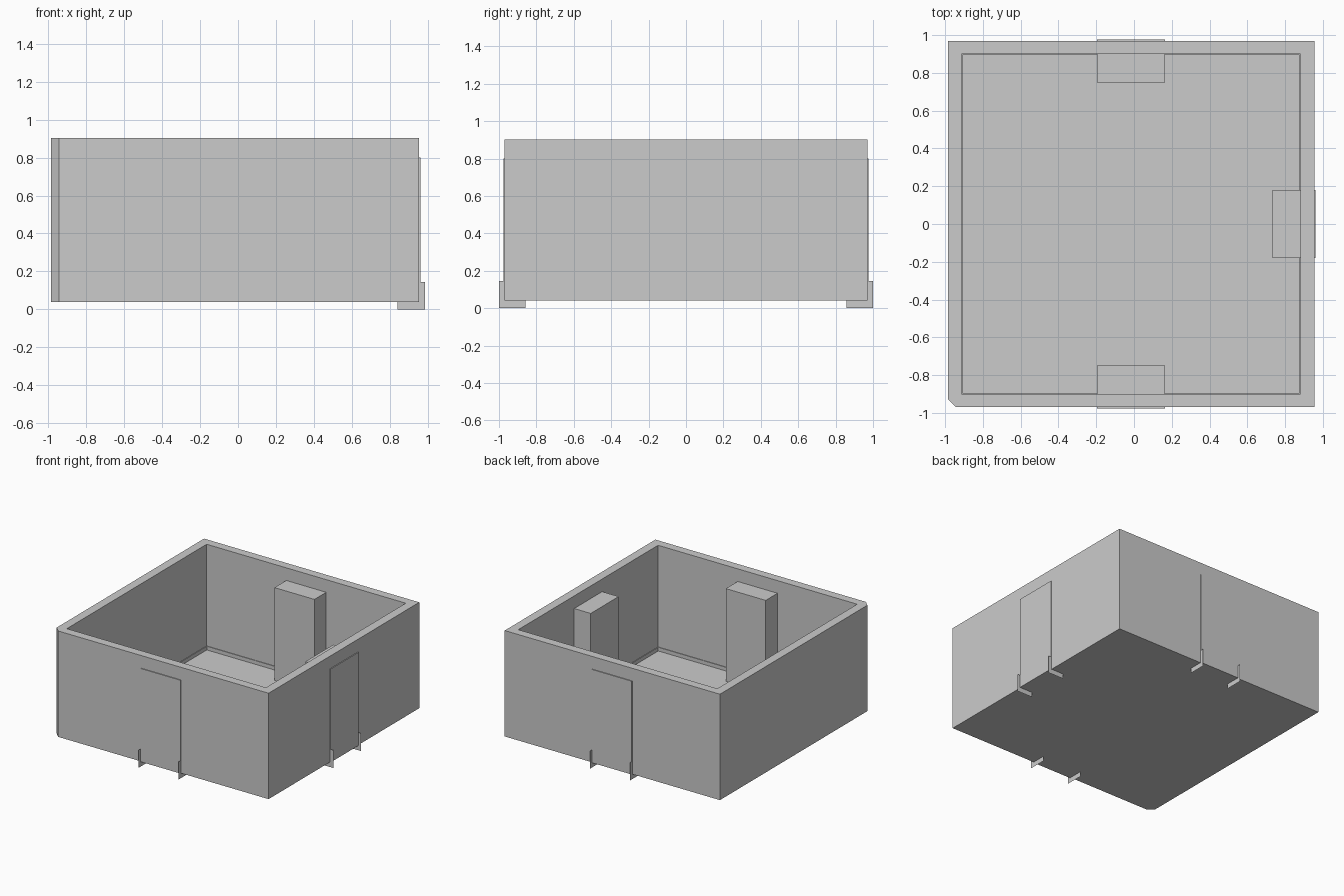
import bpy, bmesh

if "Cube" in bpy.data.objects:
    bpy.data.objects.remove(bpy.data.objects["Cube"])

Z0, Z1 = 0.04, 0.903          # shell bottom and top
XL, XR, Y = -0.985, 0.955, 0.97  # outer wall limits
CX = (XL + XR) / 2
W = 0.18                      # half width of the blocks


def finish(name, bm):
    me = bpy.data.meshes.new(name)
    bm.to_mesh(me)
    bm.free()
    ob = bpy.data.objects.new(name, me)
    bpy.context.collection.objects.link(ob)
    return ob


def rect(x0, x1, y0, y1):
    return [(x0, y0), (x1, y0), (x1, y1), (x0, y1)]


def prism(name, loops, z0, z1):
    """Fill the outline (an optional second loop is a hole) and raise it."""
    bm = bmesh.new()
    edges = []
    for pts in loops:
        vs = [bm.verts.new((x, y, z0)) for x, y in pts]
        edges += [bm.edges.new((vs[i - 1], vs[i])) for i in range(len(vs))]
    bmesh.ops.triangle_fill(bm, use_beauty=True, edges=edges, normal=(0, 0, -1))
    ext = bmesh.ops.extrude_face_region(bm, geom=bm.faces[:], use_keep_orig=True)
    top = [g for g in ext["geom"] if isinstance(g, bmesh.types.BMVert)]
    bmesh.ops.translate(bm, verts=top, vec=(0, 0, z1 - z0))
    bmesh.ops.recalc_face_normals(bm, faces=bm.faces[:])
    return finish(name, bm)


def plate(name, pts):
    bm = bmesh.new()
    bm.faces.new([bm.verts.new(p) for p in pts])
    return finish(name, bm)


# Outer walls with one clipped corner at the front left
c = 0.042
outer = [(XL + c, -Y), (XR, -Y), (XR, Y), (XL, Y), (XL, -Y + c)]
inner = rect(XL + 0.072, XR - 0.073, -0.9, 0.9)
prism("walls", [outer, inner], Z0, Z1)

# Skirting strip and floor
skirt = rect(XL + 0.077, XR - 0.078, -0.895, 0.895)
prism("skirting", [inner, skirt], Z0, 0.075)
prism("floor", [inner], Z0, Z0 + 0.005)

# Blocks standing through the walls: back, front and right
out, depth = 0.007, 0.222
prism("back_block", [rect(CX - W, CX + W, Y - depth, Y + out)], Z0, 0.8)
prism("front_block", [rect(CX - W, CX + W, -Y - out, -Y + depth)], Z0, 0.8)
prism("right_block", [rect(XR - depth, XR + out, -W, W)], Z0, 0.8)

# Flat L-shaped bracket plates at both sides of each block
# (distance from wall face, height)
ell = [(-0.113, 0), (0.03, 0), (0.03, 0.145), (0, 0.145), (0, Z0), (-0.113, Z0)]
for side, s in (("a", -1), ("b", 1)):
    plate("back_bracket_" + side, [(CX + s * W, Y + d, z) for d, z in ell])
    plate("front_bracket_" + side, [(CX + s * W, -Y - d, z) for d, z in ell])
    plate("right_bracket_" + side, [(XR + d, s * W, z) for d, z in ell])
